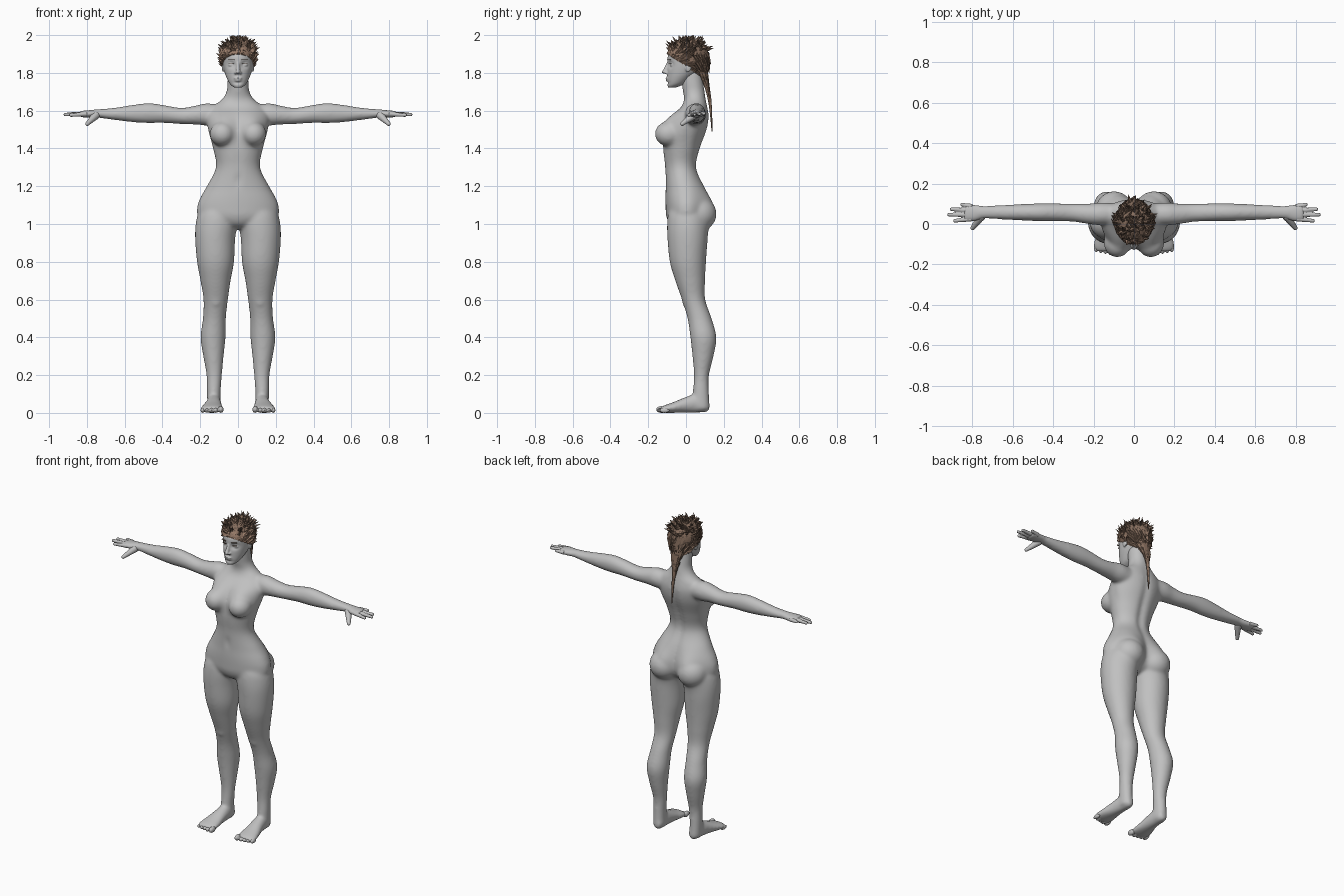
import bpy, bmesh, math, random
from mathutils import Vector, Matrix

if "Cube" in bpy.data.objects:
    bpy.data.objects.remove(bpy.data.objects["Cube"])
random.seed(4)


def material(name, rgb):
    m = bpy.data.materials.new(name)
    m.use_nodes = True
    m.diffuse_color = (*rgb, 1)
    m.node_tree.nodes["Principled BSDF"].inputs["Base Color"].default_value = (*rgb, 1)
    return m


CLAY = material("clay grey", (0.53, 0.53, 0.53))
BROWN = material("hair brown", (0.24, 0.155, 0.11))
DARK = material("dark brown", (0.12, 0.08, 0.058))
TAN = material("hairline tan", (0.33, 0.21, 0.15))
HAIR = [BROWN, DARK, TAN]

UP = Matrix.Identity(4)
ALONG_X = Matrix(((0, 0, 1), (1, 0, 0), (0, 1, 0))).to_4x4()
FORWARD = Matrix(((1, 0, 0), (0, 0, -1), (0, 1, 0))).to_4x4()


def mirror(s):
    return Matrix.Diagonal((s, 1, 1, 1))


def smooth_path(keys, steps=6):
    """Catmull-Rom through a list of tuples."""
    ks = [Vector(k) for k in keys]
    out = []
    for i in range(len(ks) - 1):
        a, b, c, d = ks[max(i - 1, 0)], ks[i], ks[i + 1], ks[min(i + 2, len(ks) - 1)]
        for j in range(steps):
            t = j / steps
            out.append(b + (c - a) * (t / 2) + (a * 2 - b * 5 + c * 4 - d) * (t * t / 2)
                       + (b * 3 - a - c * 3 + d) * (t ** 3 / 2))
    return out + [ks[-1]]


def loft(bm, keys, matrix=UP, sides=36):
    """Closed skin over ellipses: (position, centre u, centre v, radius u, radius v)."""
    rings = []
    for t, cu, cv, ru, rv in smooth_path(keys):
        angles = [math.tau * k / sides for k in range(sides)]
        rings.append([bm.verts.new(matrix @ Vector((cu + ru * math.cos(a), cv + rv * math.sin(a), t)))
                      for a in angles])
    for lo, hi in zip(rings, rings[1:]):
        for k in range(sides):
            n = (k + 1) % sides
            bm.faces.new((lo[k], lo[n], hi[n], hi[k]))
    bm.faces.new(rings[0][::-1])
    bm.faces.new(rings[-1])
    return [v for r in rings for v in r]


def ball(bm, centre, radii, s=1):
    m = mirror(s) @ Matrix.Translation(centre) @ Matrix.Diagonal((*radii, 1))
    return bmesh.ops.create_icosphere(bm, subdivisions=4, radius=1, matrix=m)["verts"]


def cone(bm, p, q, r0, r1, sides=12):
    p, q = Vector(p), Vector(q)
    d = q - p
    m = Matrix.Translation((p + q) / 2) @ d.to_track_quat('Z', 'Y').to_matrix().to_4x4()
    return bmesh.ops.create_cone(bm, cap_ends=True, segments=sides, radius1=r0, radius2=r1,
                                 depth=d.length, matrix=m)["verts"]


def finish(name, bm, mats, voxel=0, relax=0):
    bmesh.ops.recalc_face_normals(bm, faces=bm.faces)
    me = bpy.data.meshes.new(name)
    bm.to_mesh(me)
    bm.free()
    for m in mats:
        me.materials.append(m)
    ob = bpy.data.objects.new(name, me)
    bpy.context.collection.objects.link(ob)
    if voxel:
        r = ob.modifiers.new("merge", 'REMESH')
        r.mode, r.voxel_size, r.use_smooth_shade = 'VOXEL', voxel, True
        s = ob.modifiers.new("relax", 'SMOOTH')
        s.factor, s.iterations = 0.5, relax


def bump(x, width):
    return math.exp(-(x / width) ** 2)


def swell_hips(verts):
    for v in verts:
        if v.co.y > 0:
            dz = v.co.z - 1.07
            v.co.y += .052 * bump(abs(v.co.x) - .096, .075) * bump(dz, .105 if dz > 0 else .07)


# Body: torso and neck
bm = bmesh.new()
torso = loft(bm, [
    (.975, 0, 0, .04, .05), (1.0, 0, 0, .13, .085), (1.04, 0, 0, .208, .104),
    (1.09, 0, 0, .216, .108), (1.14, 0, -.002, .199, .107), (1.2, 0, -.008, .165, .1),
    (1.3, 0, -.027, .117, .085), (1.4, 0, -.022, .132, .1),
    (1.5, 0, .005, .158, .108), (1.57, 0, .025, .165, .098), (1.62, 0, .045, .135, .07),
    (1.66, 0, .048, .085, .058), (1.7, 0, .042, .061, .058), (1.75, 0, .034, .056, .058),
    (1.81, 0, .025, .052, .058)], sides=72)
swell_hips(torso)
for v in torso:
    if v.co.y > .02:  # spine groove
        v.co.y -= .014 * bump(v.co.x, .022) * bump(v.co.z - 1.38, .22)
    else:  # chest slope, navel and midline
        dz = v.co.z - 1.488
        v.co.y -= .062 * bump(abs(v.co.x) - .082, .06) * bump(dz, .08 if dz > 0 else .05)
        v.co.y += .008 * bump(v.co.x, .014) * bump(v.co.z - 1.23, .03)
        v.co.y += .004 * bump(v.co.x, .02) * bump(v.co.z - 1.36, .08)

for s in (1, -1):
    # Legs
    leg = loft(bm, [
        (.02, .128, .083, .035, .04), (.06, .128, .08, .036, .044), (.12, .128, .079, .037, .042),
        (.2, .126, .082, .041, .04), (.3, .13, .09, .054, .056), (.4, .132, .092, .066, .069),
        (.5, .125, .072, .061, .064), (.6, .118, .04, .065, .062), (.7, .119, .022, .08, .079),
        (.8, .119, .01, .098, .096), (.92, .121, .008, .106, .106), (1.0, .114, .006, .11, .106),
        (1.06, .107, .002, .1, .095), (1.12, .09, 0, .07, .07)], mirror(s))
    swell_hips(leg)
    ball(bm, (.117, .004, .6), (.032, .026, .045), s)
    # Feet
    loft(bm, [
        (-.125, .125, .036, .018, .022), (-.1, .125, .042, .032, .04), (-.05, .127, .05, .037, .049),
        (0, .13, .043, .043, .042), (.06, .136, .03, .055, .03), (.11, .139, .021, .062, .021),
        (.135, .139, .017, .052, .014)], mirror(s) @ FORWARD)
    # Arms and palms
    loft(bm, [
        (.06, .05, 1.575, .05, .05), (.16, .05, 1.58, .056, .059), (.22, .05, 1.577, .051, .051),
        (.3, .056, 1.572, .045, .043), (.4, .058, 1.583, .044, .048), (.47, .058, 1.587, .044, .053),
        (.55, .058, 1.585, .041, .047), (.65, .058, 1.583, .036, .033), (.74, .058, 1.585, .032, .023),
        (.78, .055, 1.583, .041, .021), (.83, .055, 1.582, .046, .017), (.842, .055, 1.582, .041, .012)],
        mirror(s) @ ALONG_X)
    # Chest and hip volumes
    ball(bm, (.083, -.092, 1.477), (.067, .073, .066), s)
    ball(bm, (.098, .068, 1.053), (.092, .094, .09), s)
finish("body", bm, [CLAY], .0075, 18)

# Fingers and toes
bm = bmesh.new()
finger_tips = [(.85, .096), (.902, .073), (.915, .046), (.885, .016)]
for s in (1, -1):
    for i, (x, y) in enumerate(finger_tips):
        root, tip = (s * .8, .086 - .02 * i, 1.583), (s * x, y, 1.585 - .003 * i)
        cone(bm, root, tip, .0135, .009)
        ball(bm, tip, (.009,) * 3)
    thumb_tip = (s * .798, -.02, 1.53)
    cone(bm, (s * .75, .045, 1.578), thumb_tip, .023, .011)
    ball(bm, thumb_tip, (.011,) * 3)
    for i in range(5):
        size = .02 if i == 0 else .015
        ball(bm, (.091 + .023 * i + (.004 if i else 0), -.131 + .0045 * i, size * .9),
             (size * .75, .027, size * .9), s)
finish("fingers_and_toes", bm, [CLAY], .004, 2)

# Head with facial features
bm = bmesh.new()
skull = loft(bm, [
    (1.722, 0, -.074, .02, .02), (1.74, 0, -.056, .042, .044), (1.775, 0, -.033, .061, .067),
    (1.81, 0, -.013, .073, .087), (1.85, 0, -.002, .08, .097), (1.89, 0, .003, .082, .099),
    (1.92, 0, .006, .07, .086), (1.94, 0, .008, .05, .062), (1.95, 0, .01, .025, .03)], sides=64)
for v in skull:
    if v.co.y < 0:  # eye sockets and chin crease
        v.co.y += .016 * bump(abs(v.co.x) - .035, .019) * bump(v.co.z - 1.843, .016)
        v.co.y += .007 * bump(v.co.x, .03) * bump(v.co.z - 1.748, .008)
cone(bm, (0, -.09, 1.862), (0, -.113, 1.806), .007, .012)
ball(bm, (0, -.114, 1.805), (.012, .016, .009))
ball(bm, (0, -.095, 1.772), (.024, .014, .006))
ball(bm, (0, -.093, 1.76), (.02, .014, .007))
for s in (1, -1):
    ball(bm, (.012, -.104, 1.8), (.009, .011, .007), s)
    ball(bm, (.035, -.07, 1.842), (.018, .015, .011), s)
    ball(bm, (.079, .012, 1.832), (.007, .018, .028), s)
finish("head", bm, [CLAY], .0045, 4)

# Lashes and brows as thin strips
bm = bmesh.new()
for s in (1, -1):
    for z, y, w in ((1.87, -.091, .017), (1.848, -.084, .014)):
        m = (mirror(s) @ Matrix.Translation((.036, y, z)) @ Matrix.Rotation(.4, 4, 'Z')
             @ Matrix.Diagonal((2 * w, .009, .003, 1)))
        bmesh.ops.create_cube(bm, size=1, matrix=m)
finish("lashes_and_brows", bm, [DARK])


def hair_tone(p):
    """Tan along the front hairline, otherwise brown with some dark."""
    if p.y < .03 and p.z + .59 * p.y < 1.885 and random.random() < .6:
        return 2
    return int(random.random() < .25)


# Hair cap, cut along a slanted hairline
bm = bmesh.new()
CENTRE = Vector((0, .01, 1.882))
ball(bm, CENTRE, (.093, .112, .098))
bmesh.ops.bisect_plane(bm, geom=bm.verts[:] + bm.edges[:] + bm.faces[:], clear_inner=True,
                       plane_co=(0, 0, 1.84), plane_no=(0, .59, 1))
scalp = [v.co.copy() for v in bm.verts]
for f in bm.faces:
    f.material_index = hair_tone(f.calc_center_median())
finish("hair_cap", bm, HAIR)

# Hair locks swept back, spiky on top
bm = bmesh.new()
GATHER = Vector((0, .12, 1.75))
for co in random.sample(scalp, 340):
    out = (co - CENTRE).normalized()
    if co.z > 1.92:
        flow = out * .55 + Vector((random.uniform(-.7, .7), random.uniform(-.3, 1), .2))
        length = random.uniform(.02, .042)
    elif co.y < .02:
        flow = Vector((0, .8, .45)) + out * random.uniform(.2, .5)
        length = random.uniform(.03, .05)
    else:
        flow = (GATHER - co).normalized() + out * random.uniform(.1, .3)
        length = random.uniform(.03, .05)
    tip = co + flow.normalized() * length
    tip.z = min(tip.z, 1.999)
    verts = cone(bm, co - out * .006, tip, random.uniform(.008, .013), .0008, 4)
    tone = hair_tone(co)
    for f in {f for v in verts for f in v.link_faces}:
        f.material_index = tone
finish("hair_locks", bm, HAIR)

# Long tail of hair down the back
bm = bmesh.new()
loft(bm, [(1.49, .004, .137, .002, .002), (1.56, .003, .134, .006, .005), (1.65, 0, .126, .01, .009),
          (1.73, 0, .11, .02, .015), (1.79, 0, .088, .042, .03), (1.85, 0, .07, .055, .04)], sides=12)
for i in range(16):
    x, z = random.uniform(-.028, .028), random.uniform(1.74, 1.8)
    cone(bm, (x, .108, z), (x * .2, .127, z - random.uniform(.08, .13)), .008, .001, 4)
for f in bm.faces:
    f.material_index = int(random.random() < .25)
finish("hair_tail", bm, HAIR)
